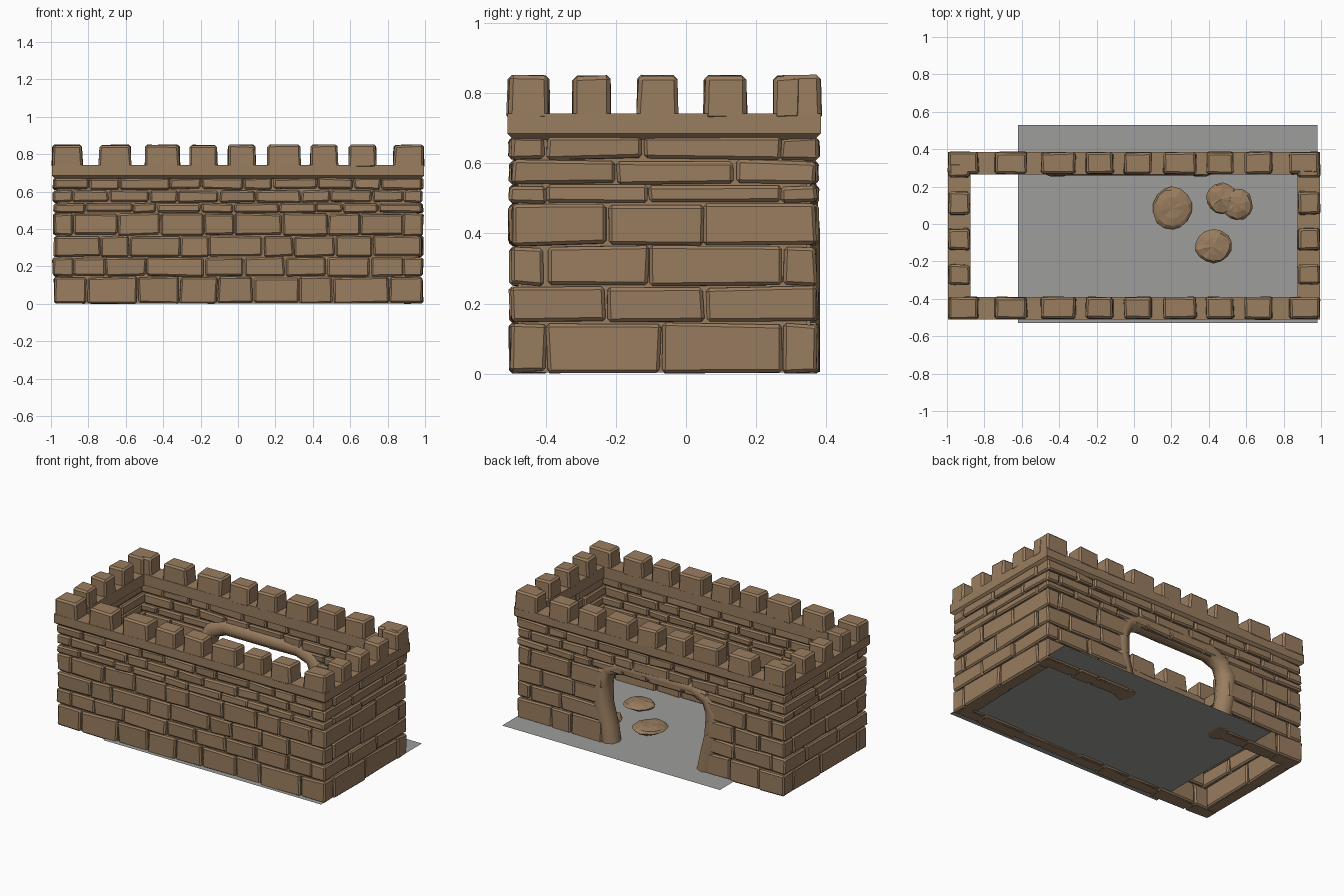
import bpy, bmesh, math, random
from mathutils import Matrix, Vector

random.seed(4)
if "Cube" in bpy.data.objects:
    bpy.data.objects.remove(bpy.data.objects["Cube"])


def material(name, rgb):
    m = bpy.data.materials.new(name)
    m.use_nodes = True
    m.diffuse_color = (*rgb, 1)
    m.node_tree.nodes["Principled BSDF"].inputs["Base Color"].default_value = (*rgb, 1)
    return m


STONE = material("brown stone", (0.32, 0.205, 0.115))
GREY = material("grey ground", (0.34, 0.34, 0.33))


def finish(name, bm, mat=STONE):
    bmesh.ops.recalc_face_normals(bm, faces=bm.faces)
    me = bpy.data.meshes.new(name)
    bm.to_mesh(me)
    bm.free()
    me.materials.append(mat)
    ob = bpy.data.objects.new(name, me)
    bpy.context.collection.objects.link(ob)
    return ob


def block(bm, lo, hi, bevel=0.0, jitter=0.0, taper=1.0):
    """Add one box between two corners, roughened, tapered and bevelled."""
    part = bmesh.new()
    bmesh.ops.create_cube(part, size=1)
    lo, hi = Vector(lo), Vector(hi)
    mid, size = (lo + hi) / 2, hi - lo
    for v in part.verts:
        k = taper if v.co.z > 0 else 1
        v.co = Vector((v.co.x * size.x * k, v.co.y * size.y * k, v.co.z * size.z)) + mid
        v.co += Vector([random.uniform(-jitter, jitter) for _ in range(3)])
        v.co.z = max(v.co.z, 0)
    if bevel:
        bmesh.ops.bevel(part, geom=part.edges[:], offset=bevel, segments=1, affect='EDGES')
    tmp = bpy.data.meshes.new("tmp")
    part.to_mesh(tmp)
    part.free()
    bm.from_mesh(tmp)
    bpy.data.meshes.remove(tmp)


# Main sizes
X, Y0, Y1, T = 0.985, -0.5, 0.375, 0.1
COURSES = [0.003, 0.145, 0.25, 0.365, 0.485, 0.54, 0.61, 0.675]
DOOR = (-0.41, 0.35)
DOOR_TOP = 0.49


def split(a, b, length):
    """Cut a run into stones of uneven length."""
    n = max(1, round((b - a) / length))
    cuts = [a + (b - a) * (i + random.uniform(-.22, .22) * (0 < i < n)) / n
            for i in range(n + 1)]
    return zip(cuts, cuts[1:])


def wall(name, along_x, a, b, near, length, door=False):
    """Courses of rough stones around a recessed core."""
    bm = bmesh.new()

    def add(u0, u1, n0, n1, z0, z1, **kw):
        if along_x:
            block(bm, (u0, n0, z0), (u1, n1, z1), **kw)
        else:
            block(bm, (n0, u0, z0), (n1, u1, z1), **kw)

    for i, (z0, z1) in enumerate(zip(COURSES, COURSES[1:])):
        # Corner stones interlock on alternate courses
        trim = T if (i % 2 == 0) != along_x else 0
        spans = [(a + trim, b - trim)]
        core = [(a + .03, b - .03)]
        if door and z1 < DOOR_TOP:
            spans = [(a + trim, DOOR[0]), (DOOR[1], b - trim)]
            core = [(a + .03, DOOR[0]), (DOOR[1], b - .03)]
        for c0, c1 in core:
            add(c0, c1, near + .02, near + T - .02, z0, z1)
        for s0, s1 in spans:
            for u0, u1 in split(s0, s1, length * (1.2 if i < 4 else 1)):
                out, gap = random.uniform(-.006, .006), .003
                add(u0 + gap, u1 - gap, near + out, near + T - out,
                    z0 + gap * (i > 0), z1 - gap, bevel=.009, jitter=.005)
    return finish(name, bm)


wall("front_wall", True, -X, X, Y0, 0.19)
wall("back_wall", True, -X, X, Y1 - T, 0.19, door=True)
wall("right_wall", False, Y0, Y1, -X, 0.27)
wall("left_wall", False, Y0, Y1, X - T, 0.27)

# Parapet band: a profile carried around the rectangle
PX, PY0, PY1, PT = 0.995, -0.51, 0.385, 0.12
bm = bmesh.new()
rings = []
for inset, z in [(.018, .668), (0, .685), (0, .742), (PT, .742), (PT, .668)]:
    x, y0, y1 = PX - inset, PY0 + inset, PY1 - inset
    rings.append([bm.verts.new(p) for p in
                  [(-x, y0, z), (x, y0, z), (x, y1, z), (-x, y1, z)]])
for r0, r1 in zip(rings, rings[1:] + rings[:1]):
    for i in range(4):
        j = (i + 1) % 4
        bm.faces.new((r0[i], r0[j], r1[j], r1[i]))
finish("parapet_band", bm)

# Battlements along all four sides
LONG = [(-.995, -.83), (-.745, -.57), (-.5, -.31), (-.26, -.11), (-.055, .095),
        (.155, .335), (.385, .535), (.59, .74), (.83, .995)]
SHORT = [(-.325, -.215), (-.14, -.025), (.05, .175)]
bm = bmesh.new()
style = dict(bevel=.011, jitter=.004, taper=.95)
for y in (PY0, PY1 - PT):
    for a, b in LONG:
        block(bm, (a, y, .725), (b, y + PT, .85), **style)
for x in (-PX, PX - PT):
    for a, b in SHORT:
        block(bm, (x, a, .725), (x + PT, b, .85), **style)
    # Short returns beside the corner battlements
    block(bm, (x, .25, .725), (x + PT, .33, .85), **style)
finish("battlements", bm)

# Rounded stone surround of the doorway
path = [(.33, .004), (.345, .1), (.385, .25), (.385, .4), (.34, .49), (.24, .53),
        (-.3, .53), (-.4, .49), (-.445, .4), (-.435, .25), (-.4, .1), (-.38, .004)]
cu = bpy.data.curves.new("door_surround", 'CURVE')
cu.dimensions = '3D'
cu.bevel_depth = 0.065
cu.bevel_resolution = 2
cu.use_fill_caps = True
sp = cu.splines.new('POLY')
sp.points.add(len(path) - 1)
for p, (x, z) in zip(sp.points, path):
    p.co = (x, .318, z, 1)
    p.radius = 1.0 if z < .45 else .9
cu.materials.append(STONE)
ob = bpy.data.objects.new("door_surround", cu)
bpy.context.collection.objects.link(ob)
bpy.context.view_layer.objects.active = ob
ob.select_set(True)
bpy.ops.object.convert(target='MESH')
bpy.ops.object.shade_smooth_by_angle(angle=math.radians(50))
for v in ob.data.vertices:
    v.co.z = max(v.co.z, 0.003)

# Flat rounded stepping stones in the courtyard
STONES = [(.205, .085, .105, .115, .04), (.47, .135, .085, .085, .05),
          (.55, .105, .085, .085, .05), (.425, -.12, .1, .09, .055)]
bm = bmesh.new()
for x, y, rx, ry, z in STONES:
    m = Matrix.Translation((x, y, z)) @ Matrix.Diagonal((rx, ry, .025, 1))
    made = bmesh.ops.create_uvsphere(bm, u_segments=14, v_segments=6, radius=1, matrix=m)
    for v in made["verts"]:
        v.co += Vector([random.uniform(-.004, .004) for _ in range(3)])
finish("stepping_stones", bm)

# Thin ground sheet
bm = bmesh.new()
bm.faces.new([bm.verts.new(p) for p in
              [(-.62, -.53, .012), (.98, -.53, .012), (.98, .53, .012), (-.62, .53, .012)]])
ground = finish("ground_sheet", bm, GREY)
if ground.data.polygons[0].normal.z < 0:
    ground.data.flip_normals()
